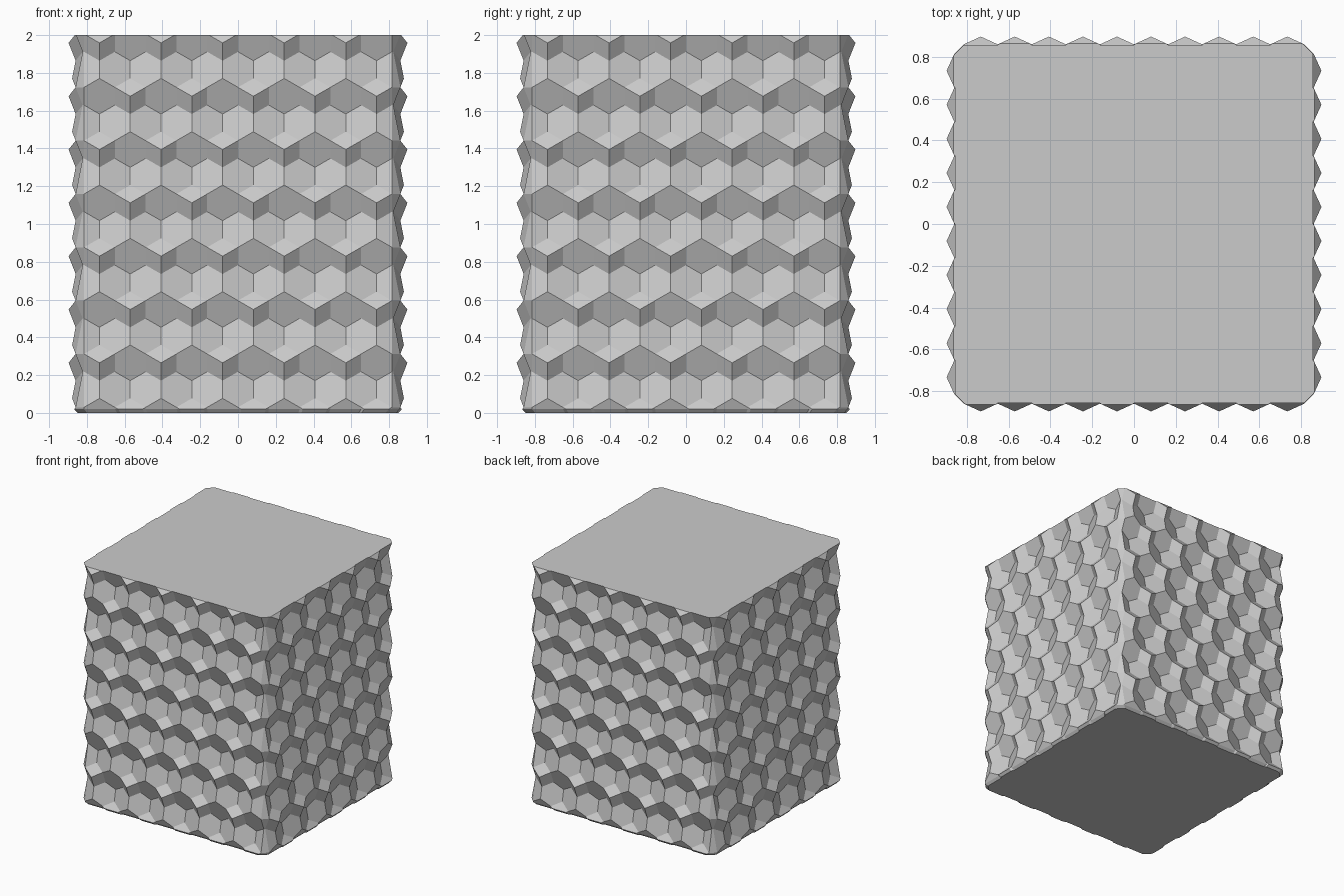
import bpy
import bmesh
from mathutils import Matrix

cube = bpy.data.objects.get("Cube")
if cube:
    bpy.data.objects.remove(cube, do_unlink=True)

W = 0.0815        # half width of one hexagon
V = 0.0941        # hexagon radius
Z0 = 0.265        # height of the lowest full row of peaks
WALL = 0.841      # mean distance of a wall from the axis
RELIEF = 0.0186   # depth unit of the relief
END = 10          # last column before a corner
RING = [(1, 1), (0, 2), (-1, 1), (-1, -1), (0, -2), (1, -1)]


def relief(i, h):
    """Depth at column i and half-radius step h."""
    if i % 2:
        start = 0 if i % 4 == 3 else 6
        return [3, -1, -2, 0, 2, 1][((h - start) % 12) // 2]
    return 1 if h % 6 == 1 else -1


bm = bmesh.new()
verts = {}


def vert(side, i, h):
    key = (side % 4, i, h)
    if key not in verts:
        co = (i * W, -WALL - RELIEF * relief(i, h), Z0 + h * V / 2)
        turn = Matrix.Rotation(side * 1.5707963, 3, "Z")
        verts[key] = bm.verts.new(turn @ bm_vec(co))
    return verts[key]


def bm_vec(co):
    return Matrix.Translation(co).to_translation()


# Four walls of tilted hexagons and three-sided peaks
for side in range(4):
    for n in range(-4, 16):
        h = 3 * n
        for i in range(-END, END + 1):
            if (i + n) % 2 == 0:
                continue
            ring = [(i + a, h + b) for a, b in RING]
            peak_column = 3 if n % 4 == 0 else 1
            if n % 2 == 0 and i % 4 == peak_column:
                tip = vert(side, i, h)
                for k in (0, 2, 4):
                    rim = [vert(side, *ring[(k + s) % 6]) for s in range(3)]
                    bm.faces.new([tip] + rim)
            else:
                bm.faces.new([vert(side, *p) for p in ring if abs(p[0]) <= END])

# Zigzag corner strips joining neighbouring walls
for side in range(4):
    steps = sorted(h for s, i, h in verts if s == side and i == END)
    for lo, hi in zip(steps, steps[1:]):
        a, b = (side, END), (side + 1, -END)
        bm.faces.new([vert(*a, lo), vert(*b, lo), vert(*b, hi), vert(*a, hi)])


def cut(z, direction):
    """Trim the walls at height z and return the new rim edges."""
    geom = bm.verts[:] + bm.edges[:] + bm.faces[:]
    bmesh.ops.bisect_plane(bm, geom=geom, dist=1e-5, plane_co=(0, 0, z),
                           plane_no=(0, 0, direction), clear_outer=True)
    return [e for e in bm.edges if e.is_boundary
            and all(abs(v.co.z - z) < 1e-4 for v in e.verts)]


# Flat top
bmesh.ops.edgeloop_fill(bm, edges=cut(2.0, 1))

# Bevelled foot and flat underside
made = bmesh.ops.extrude_edge_only(bm, edges=cut(0.02, -1))["geom"]
for v in (g for g in made if isinstance(g, bmesh.types.BMVert)):
    v.co.x *= 0.98
    v.co.y *= 0.98
    v.co.z = 0
foot = [e for e in bm.edges if e.is_boundary]
bmesh.ops.edgeloop_fill(bm, edges=foot)
bmesh.ops.recalc_face_normals(bm, faces=bm.faces[:])

mesh = bpy.data.meshes.new("faceted_block")
bm.to_mesh(mesh)
bm.free()
block = bpy.data.objects.new("faceted_block", mesh)
bpy.context.scene.collection.objects.link(block)

# Plain grey
grey = bpy.data.materials.new("light_grey")
grey.use_nodes = True
colour = (0.6, 0.6, 0.6, 1)
grey.diffuse_color = colour
grey.node_tree.nodes["Principled BSDF"].inputs["Base Color"].default_value = colour
mesh.materials.append(grey)
